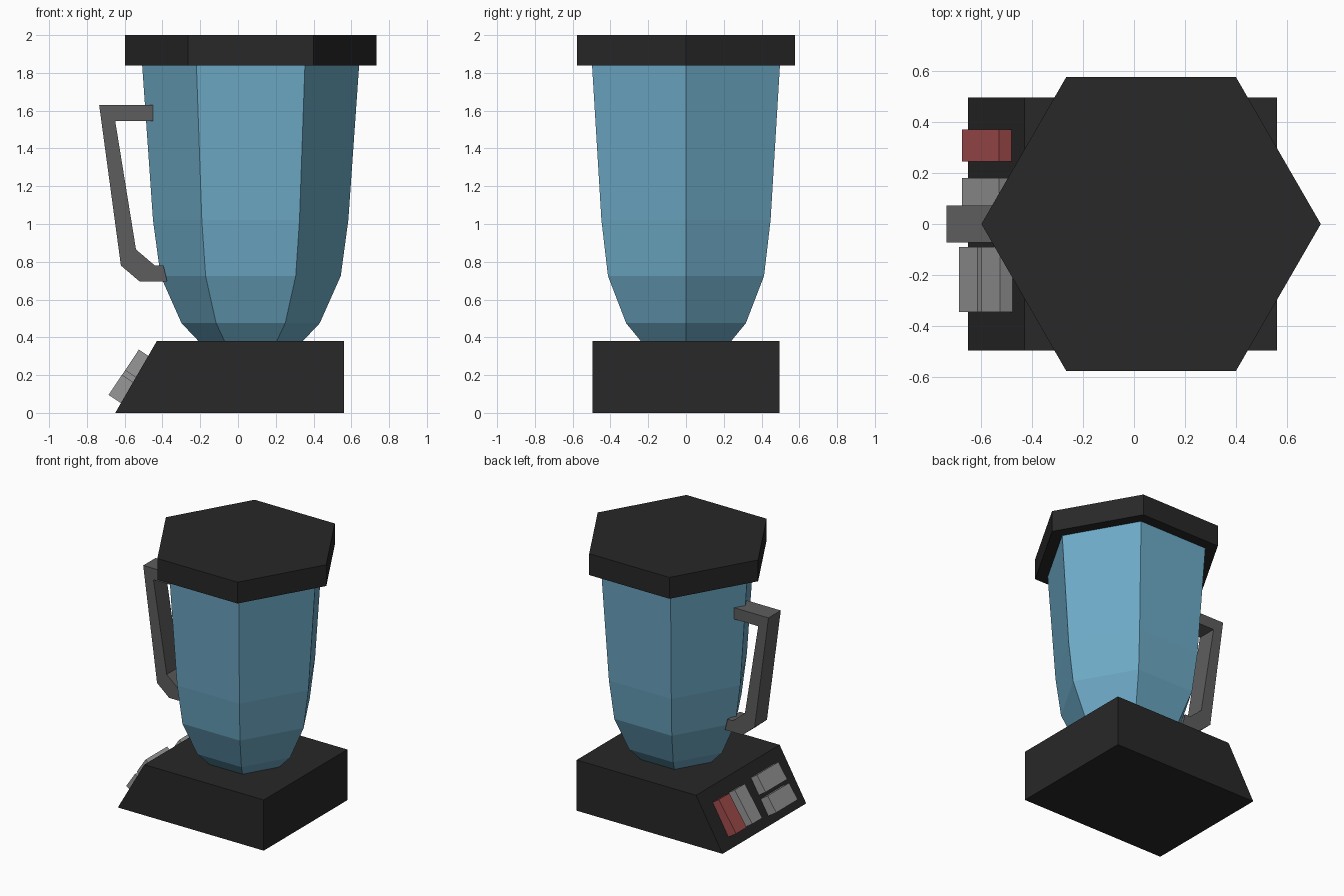
import bpy, bmesh, math

if "Cube" in bpy.data.objects:
    bpy.data.objects.remove(bpy.data.objects["Cube"])


def material(name, rgb):
    m = bpy.data.materials.new(name)
    m.diffuse_color = (*rgb, 1)
    m.use_nodes = True
    m.node_tree.nodes["Principled BSDF"].inputs["Base Color"].default_value = m.diffuse_color
    return m


BLACK = material("matte black", (0.021, 0.021, 0.021))
BLUE = material("blue glass", (0.153, 0.402, 0.565))
DARK_GREY = material("dark grey", (0.11, 0.11, 0.11))
GREY = material("light grey", (0.31, 0.31, 0.31))
RED = material("muted red", (0.37, 0.074, 0.074))


def finish(name, bm, mat):
    bmesh.ops.recalc_face_normals(bm, faces=bm.faces)
    mesh = bpy.data.meshes.new(name)
    bm.to_mesh(mesh)
    bm.free()
    mesh.materials.append(mat)
    ob = bpy.data.objects.new(name, mesh)
    bpy.context.collection.objects.link(ob)
    return ob


def prism(name, profile, y0, y1, mat):
    """Extrude an (x, z) profile along y."""
    bm = bmesh.new()
    face = bm.faces.new([bm.verts.new((x, y0, z)) for x, z in profile])
    ext = bmesh.ops.extrude_face_region(bm, geom=[face])["geom"]
    verts = [g for g in ext if isinstance(g, bmesh.types.BMVert)]
    bmesh.ops.translate(bm, verts=verts, vec=(0, y1 - y0, 0))
    return finish(name, bm, mat)


def hex_loft(name, rings, mat, cx=0.067):
    """Stack six-sided rings given as (radius, z)."""
    bm = bmesh.new()
    loops = [[bm.verts.new((cx + r * math.cos(k * math.pi / 3),
                            r * math.sin(k * math.pi / 3), z))
              for k in range(6)] for r, z in rings]
    for a, b in zip(loops, loops[1:]):
        for k in range(6):
            n = (k + 1) % 6
            bm.faces.new((a[k], a[n], b[n], b[k]))
    bm.faces.new(loops[0])
    bm.faces.new(loops[-1])
    return finish(name, bm, mat)


# Motor base with sloping control panel
prism("motor_base", [(-0.65, 0), (0.56, 0), (0.56, 0.38), (-0.43, 0.38)],
      -0.495, 0.495, BLACK)

# Jug and lid
hex_loft("jug", [(0.265, 0.37), (0.276, 0.38), (0.366, 0.475), (0.477, 0.725),
                 (0.517, 1.02), (0.575, 1.85)], BLUE)
hex_loft("lid", [(0.665, 1.84), (0.665, 2.0)], BLACK)

# Handle
prism("handle", [(-0.45, 1.63), (-0.735, 1.63), (-0.62, 0.78), (-0.52, 0.695),
                 (-0.375, 0.695), (-0.395, 0.78), (-0.44, 0.78),
                 (-0.54, 0.865), (-0.65, 1.545), (-0.45, 1.545)],
      -0.073, 0.073, DARK_GREY)


# Buttons: outer edge runs low to high, sides sink into the panel
def button(name, low, high, y0, y1, mat):
    dx, dz = 0.075, -0.05
    prism(name, [low, high, (high[0] + dx, high[1] + dz),
                 (low[0] + dx, low[1] + dz)], y0, y1, mat)


button("power_button", (-0.675, 0.11), (-0.53, 0.327), 0.245, 0.37, RED)
button("pulse_button", (-0.675, 0.11), (-0.53, 0.327), 0.06, 0.18, GREY)
button("speed_button_low", (-0.685, 0.095), (-0.614, 0.202), -0.345, -0.09, GREY)
button("speed_button_high", (-0.598, 0.225), (-0.525, 0.335), -0.345, -0.09, GREY)
